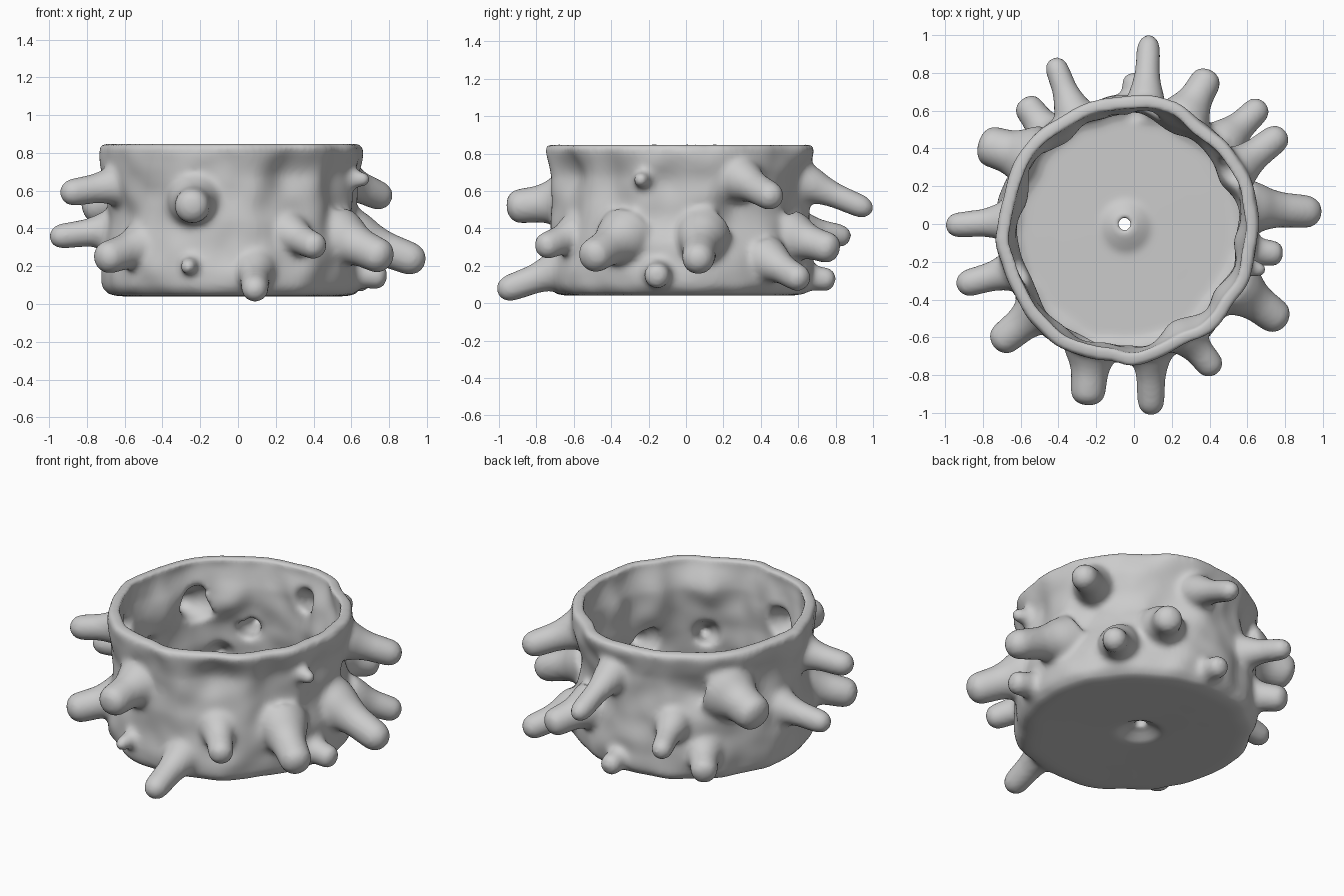
import bpy, bmesh, math
from mathutils import Vector, noise

if "Cube" in bpy.data.objects:
    bpy.data.objects.remove(bpy.data.objects["Cube"])

CX, CY = -0.035, -0.03          # pot axis
SEG = 120

# spikes: base point, tip point, tip radius
SPIKES = [
    ((0.06, 0.60, 0.66), (0.08, 1.00, 0.49), 0.065),
    ((-0.31, 0.56, 0.41), (-0.43, 0.88, 0.35), 0.065),
    ((0.26, 0.55, 0.36), (0.41, 0.81, 0.28), 0.085),
    ((0.46, 0.42, 0.24), (0.69, 0.64, 0.11), 0.075),
    ((0.50, 0.26, 0.68), (0.80, 0.49, 0.55), 0.08),
    ((0.57, 0.09, 0.37), (0.99, 0.06, 0.21), 0.09),
    ((0.56, -0.14, 0.17), (0.79, -0.16, 0.14), 0.07),
    ((0.52, -0.32, 0.36), (0.80, -0.53, 0.23), 0.095),
    ((0.25, -0.56, 0.38), (0.44, -0.79, 0.29), 0.075),
    ((0.09, -0.62, 0.20), (0.09, -1.01, 0.055), 0.075),
    ((-0.22, -0.62, 0.55), (-0.25, -0.96, 0.51), 0.095),
    ((-0.46, -0.42, 0.32), (-0.74, -0.65, 0.23), 0.09),
    ((-0.58, -0.23, 0.64), (-0.94, -0.33, 0.58), 0.075),
    ((-0.62, 0.02, 0.40), (-1.0, -0.01, 0.35), 0.07),
    ((-0.52, 0.34, 0.58), (-0.82, 0.43, 0.51), 0.11),
    ((-0.43, 0.44, 0.24), (-0.59, 0.66, 0.17), 0.08),
    ((0.00, 0.58, 0.15), (0.00, 0.80, 0.12), 0.065),
]
# small nubs
NUBS = [
    ((-0.24, -0.62, 0.22), (-0.27, -0.82, 0.19), 0.042),
    ((0.57, -0.22, 0.66), (0.70, -0.25, 0.66), 0.038),
]
# dents pushed into the wall: angle in degrees, height, depth, size
DENTS = [(-62, 0.68, 0.075, 0.13), (28, 0.50, 0.05, 0.13), (163, 0.62, 0.055, 0.13),
         (65, 0.50, 0.05, 0.14), (-35, 0.62, 0.04, 0.13), (125, 0.60, 0.05, 0.12),
         (-150, 0.45, 0.04, 0.13), (-95, 0.30, 0.02, 0.12), (-5, 0.62, 0.03, 0.12)]


def wobble(a, z, rr):
    """Hand-made lumpiness of the wall."""
    if rr < 0.4:
        return 0.0
    p = Vector((math.cos(a) * 2.2, math.sin(a) * 2.2, z * 3.5))
    d = 0.02 * noise.noise(p) + 0.02 * noise.noise(p * 2.2)
    for deg, h, depth, size in DENTS:
        da = (a - math.radians(deg) + math.pi) % (2 * math.pi) - math.pi
        d -= depth * math.exp(-((da * 0.66) ** 2 + (z - h) ** 2) / (size * size))
    return d


def lathe(bm, profile):
    """Closed solid of revolution with a lumpy wall; profile runs axis to axis."""
    pts = []
    for (r0, z0), (r1, z1) in zip(profile, profile[1:]):
        n = max(1, int(math.hypot(r1 - r0, z1 - z0) / 0.035))
        pts += [(r0 + (r1 - r0) * i / n, z0 + (z1 - z0) * i / n) for i in range(n)]
    pts.append(profile[-1])
    rings = []
    for r, z in pts[1:-1]:
        ring = []
        for s in range(SEG):
            a = 2 * math.pi * s / SEG
            rr = r + wobble(a, z, r)
            k = max(0, 1 - r / 0.3)     # the drain hole sits slightly off-axis
            ring.append(bm.verts.new((CX - 0.015 * k + rr * math.cos(a),
                                      CY + 0.03 * k + 1.03 * rr * math.sin(a), z)))
        rings.append(ring)
    for p, q in zip(rings, rings[1:]):
        for s in range(SEG):
            t = (s + 1) % SEG
            bm.faces.new((p[s], p[t], q[t], q[s]))
    bm.faces.new(rings[0][::-1])
    bm.faces.new(rings[-1])


def tube(bm, base, tip, profile):
    """Tapered spike; profile is (fraction along, radius)."""
    base, tip = Vector(base), Vector(tip)
    axis = tip - base
    u = axis.cross(Vector((0, 0, 1))).normalized()
    v = axis.cross(u).normalized()
    rings = []
    for t, r in profile:
        c = base + axis * t
        ring = []
        for i in range(20):
            co = c + (u * math.cos(math.pi * i / 10) + v * math.sin(math.pi * i / 10)) * r
            co.z = max(co.z, 0.01 if t > 0.6 or t < 0 else 0.05)   # flares stay above the base
            ring.append(bm.verts.new(co))
        rings.append(ring)
    for p, q in zip(rings, rings[1:]):
        for i in range(20):
            j = (i + 1) % 20
            bm.faces.new((p[i], p[j], q[j], q[i]))
    bm.faces.new(rings[0][::-1])
    bm.faces.new(rings[-1])


def finish(bm, name):
    # every island is closed, so normals can be made consistent
    bmesh.ops.recalc_face_normals(bm, faces=bm.faces)
    me = bpy.data.meshes.new(name)
    bm.to_mesh(me)
    bm.free()
    ob = bpy.data.objects.new(name, me)
    bpy.context.collection.objects.link(ob)
    return ob


def remesh(ob, size, factor, repeat):
    m = ob.modifiers.new("blend", 'REMESH')
    m.mode, m.voxel_size = 'VOXEL', size
    s = ob.modifiers.new("soften", 'SMOOTH')
    s.factor, s.iterations = factor, repeat


# outer skin: lumpy drum with recessed base, plus spikes
bm = bmesh.new()
lathe(bm, [(0, 0.105), (0.05, 0.10), (0.09, 0.075), (0.13, 0.048), (0.59, 0.04),
           (0.65, 0.05), (0.685, 0.09), (0.692, 0.16), (0.685, 0.28), (0.667, 0.48),
           (0.67, 0.68), (0.69, 0.80), (0.692, 0.848), (0, 0.848)])
for b, t, r in SPIKES:
    tube(bm, b, t, [(0, r * 1.75), (0.2, r * 1.5), (0.36, r * 1.2), (0.5, r * 1.05), (0.75, r),
                    (0.85, r * 0.97), (0.92, r * 0.82), (0.97, r * 0.58), (1, r * 0.25)])
for b, t, r in NUBS:
    tube(bm, b, t, [(0, r * 1.6), (0.5, r * 1.2), (0.85, r), (0.95, r * 0.7), (1, r * 0.3)])
pot = finish(bm, "spiky_pot")
remesh(pot, 0.017, 0.5, 7)

# inner cavity: follows the wall and runs part-way into each spike
bm = bmesh.new()
lathe(bm, [(0, 0.155), (0.05, 0.15), (0.09, 0.13), (0.14, 0.10), (0.55, 0.095),
           (0.60, 0.12), (0.625, 0.18), (0.617, 0.28), (0.60, 0.48),
           (0.602, 0.68), (0.622, 0.80), (0.625, 0.95), (0, 0.95)])
for b, t, r in SPIKES:
    tube(bm, b, t, [(-0.05, r * 1.1), (0.15, r * 0.9), (0.3, r * 0.65),
                    (0.45, r * 0.5), (0.58, r * 0.25)])
cavity = finish(bm, "cavity_cutter")
remesh(cavity, 0.017, 0.5, 3)

# drain hole
bm = bmesh.new()
tube(bm, (-0.05, 0, 0.01), (-0.05, 0.0001, 0.3), [(0, 0.034), (1, 0.034)])
drain = finish(bm, "drain_cutter")

for cutter in (cavity, drain):
    cutter.hide_render = True
    m = pot.modifiers.new("hollow", 'BOOLEAN')
    m.operation, m.solver, m.object = 'DIFFERENCE', 'EXACT', cutter
remesh(pot, 0.014, 0.5, 3)

# bake, drop the cutters, shade smooth
bpy.context.view_layer.objects.active = pot
pot.select_set(True)
bpy.ops.object.convert(target='MESH')
for cutter in (cavity, drain):
    bpy.data.objects.remove(cutter)
bpy.ops.object.shade_smooth()
